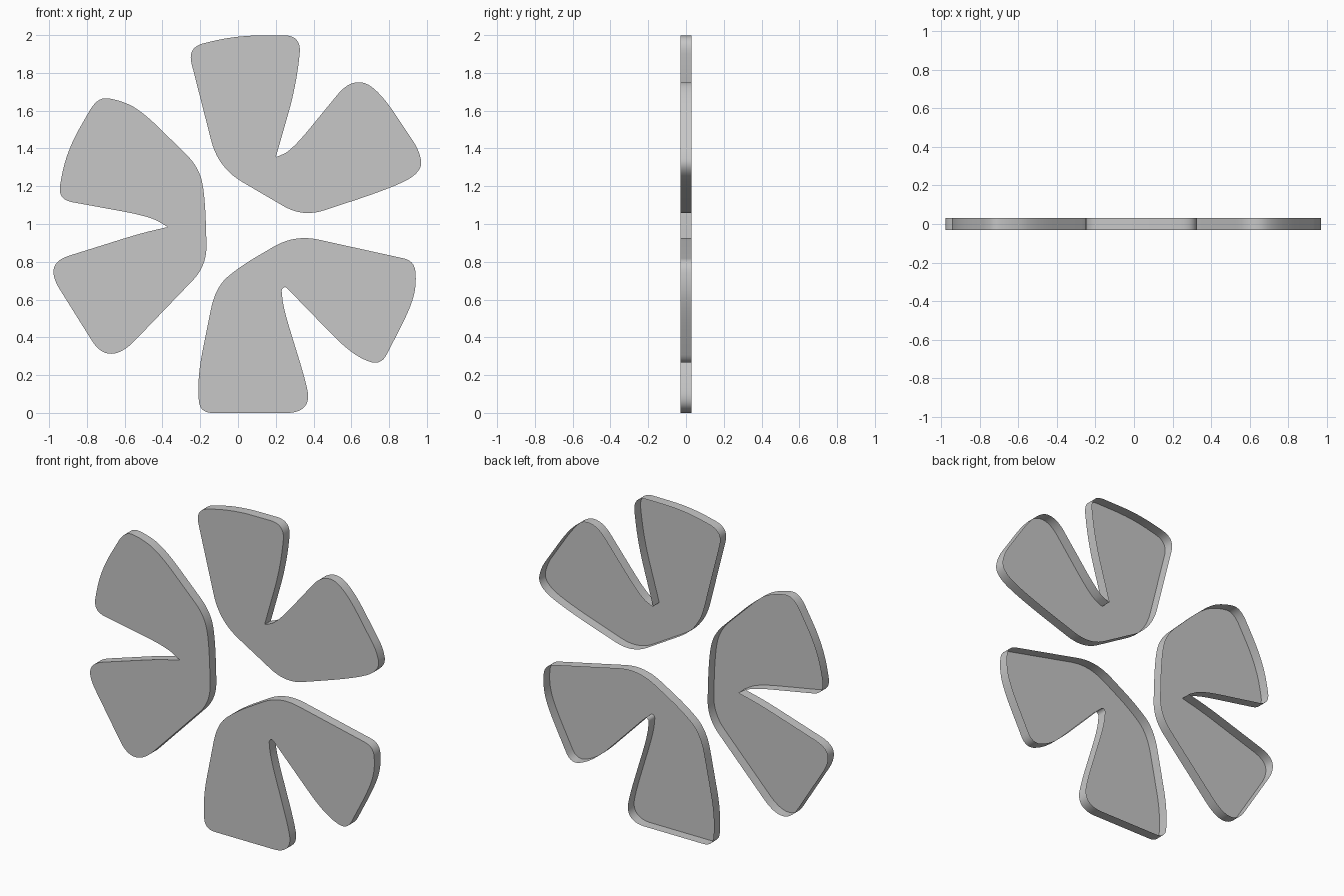
import bpy, bmesh, math
from mathutils import Vector

if "Cube" in bpy.data.objects:
    bpy.data.objects.remove(bpy.data.objects["Cube"])

HALF_THICKNESS = 0.03
STEPS = 10

grey = bpy.data.materials.new("mid_grey")
grey.diffuse_color = (0.57, 0.57, 0.57, 1.0)
grey.use_nodes = True
grey.node_tree.nodes["Principled BSDF"].inputs["Base Color"].default_value = grey.diffuse_color


def rounded_outline(corners):
    """Round every corner (x, z, reach) of a polygon with a quadratic curve."""
    pts, n = [], len(corners)
    for i, (x, z, reach) in enumerate(corners):
        c = Vector((x, z))
        ends = []
        for j in (i - 1, (i + 1) % n):
            d = Vector(corners[j][:2]) - c
            ends.append(c + d.normalized() * min(reach, d.length * 0.5))
        a, b = ends
        for s in range(STEPS + 1):
            t = s / STEPS
            p = a * (1 - t) ** 2 + c * 2 * t * (1 - t) + b * t * t
            if not pts or (p - pts[-1]).length > 1e-4:
                pts.append(p)
    if (pts[0] - pts[-1]).length < 1e-4:
        pts.pop()
    return pts


def make_tray(name, corners):
    """Front face with a rim running backwards, open at the back."""
    bm = bmesh.new()
    face = bm.faces.new([bm.verts.new((p.x, -HALF_THICKNESS, p.y))
                         for p in rounded_outline(corners)])
    face.normal_update()
    if face.normal.y > 0:
        face.normal_flip()
    ext = bmesh.ops.extrude_edge_only(bm, edges=list(bm.edges))
    moved = [v for v in ext["geom"] if isinstance(v, bmesh.types.BMVert)]
    bmesh.ops.translate(bm, verts=moved, vec=(0, 2 * HALF_THICKNESS, 0))
    # Make the rim agree with the front face, which looks towards -y
    bmesh.ops.recalc_face_normals(bm, faces=bm.faces)
    if face.normal.y > 0:
        bmesh.ops.reverse_faces(bm, faces=bm.faces)
    mesh = bpy.data.meshes.new(name)
    bm.to_mesh(mesh)
    bm.free()
    mesh.materials.append(grey)
    obj = bpy.data.objects.new(name, mesh)
    bpy.context.collection.objects.link(obj)
    bpy.ops.object.select_all(action='DESELECT')
    obj.select_set(True)
    bpy.context.view_layer.objects.active = obj
    bpy.ops.object.shade_smooth_by_angle(angle=math.radians(35))


# Upper right notched petal
make_tray("upper_petal", [
    (-.268, 1.936, .09), (-.105, 1.297, .15), (.343, 1.035, .12),
    (.856, 1.204, .3), (.98, 1.29, .1), (.956, 1.395, .05),
    (.73, 1.735, .19), (.59, 1.762, .1), (.285, 1.39, .15),
    (.20, 1.353, .01), (.306, 1.724, .15), (.338, 2.0, .1),
    (-.015, 1.997, .13)])

# Left notched petal
make_tray("left_petal", [
    (-.745, 1.67, .08), (-.909, 1.385, .15), (-.956, 1.13, .08),
    (-.465, 1.04, .15), (-.372, .984, .005), (-.518, .95, .1),
    (-.965, .81, .08), (-.985, .72, .08), (-.73, .313, .08),
    (-.613, .313, .1), (-.164, .78, .11), (-.174, 1.156, .2),
    (-.21, 1.305, .09), (-.518, 1.608, .15), (-.645, 1.661, .1)])

# Lower right notched petal
make_tray("lower_petal", [
    (.30, .945, .13), (.01, .775, .1), (-.12, .665, .12),
    (-.213, .2, .12), (-.205, 0, .07), (.32, 0, .06),
    (.38, .06, .08), (.355, .18, .1), (.24, .555, .12),
    (.23, .655, .015), (.25, .67, .015), (.60, .31, .15),
    (.755, .247, .07), (.909, .546, .12), (.945, .67, .1),
    (.935, .805, .06)])
